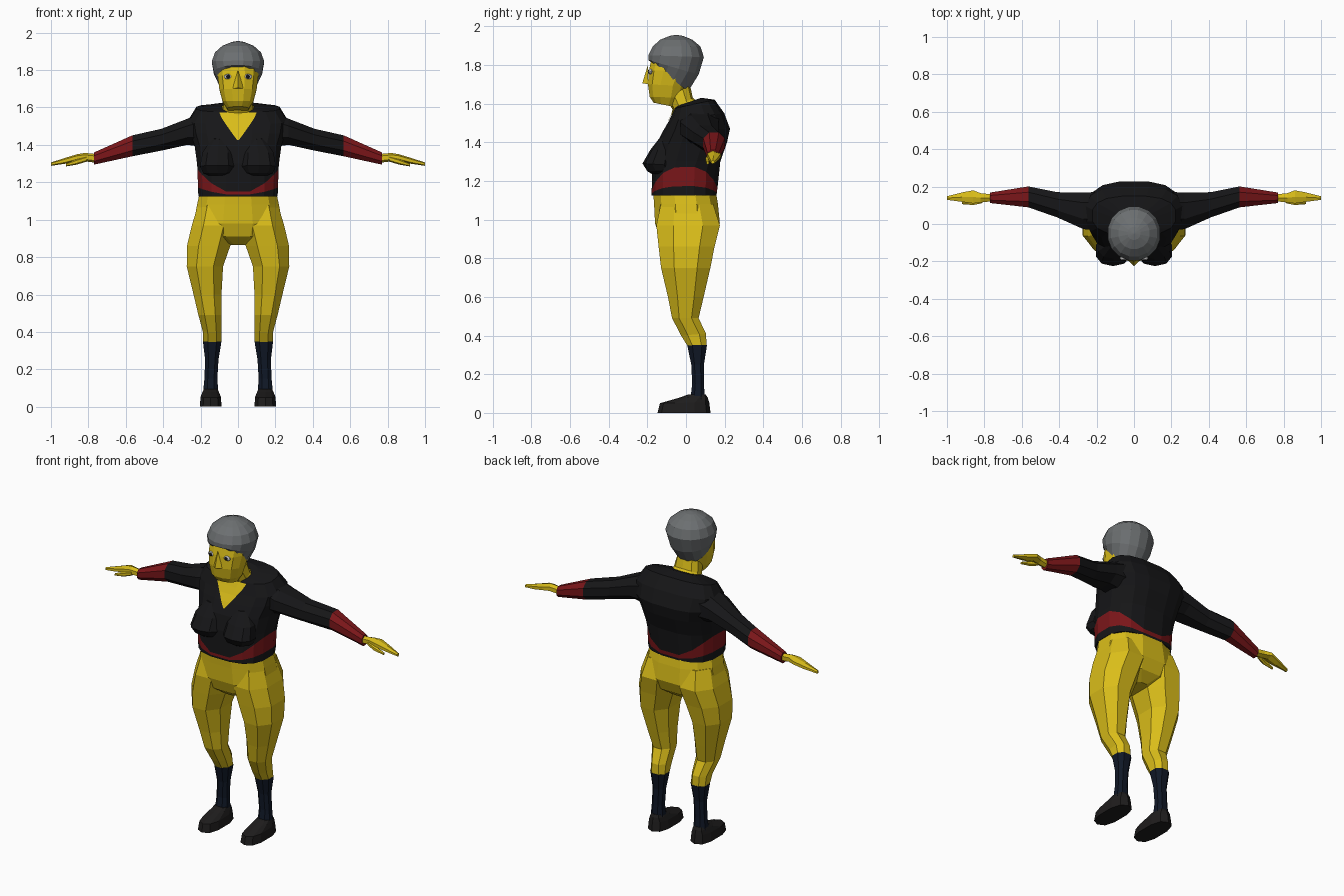
import bpy, bmesh, math
from mathutils import Vector
from mathutils.bvhtree import BVHTree


def material(name, rgb):
    m = bpy.data.materials.new(name)
    m.diffuse_color = (*rgb, 1)
    return m


SKIN = material("yellow", (0.70, 0.51, 0.01))
BLACK = material("black", (0.008, 0.008, 0.009))
RED = material("red", (0.20, 0.008, 0.01))
SOCK = material("navy", (0.005, 0.009, 0.02))
SHOE = material("shoe", (0.013, 0.012, 0.012))
HAIR = material("hair", (0.15, 0.16, 0.165))
WHITE = material("white", (0.6, 0.6, 0.6))


def finish(name, bm, mats, mirror=False):
    bmesh.ops.recalc_face_normals(bm, faces=bm.faces)
    me = bpy.data.meshes.new(name)
    bm.to_mesh(me)
    bm.free()
    for m in mats:
        me.materials.append(m)
    ob = bpy.data.objects.new(name, me)
    bpy.context.collection.objects.link(ob)
    if mirror:
        ob.modifiers.new("mirror", "MIRROR")
    return ob


def skin_rings(name, rings, mats, seg_mat=None, mirror=False):
    # bridge successive point rings and cap both ends
    bm = bmesh.new()
    vs = [[bm.verts.new(p) for p in r] for r in rings]
    n = len(vs[0])
    for i in range(len(vs) - 1):
        for k in range(n):
            j = (k + 1) % n
            f = bm.faces.new((vs[i][k], vs[i][j], vs[i + 1][j], vs[i + 1][k]))
            f.material_index = seg_mat[i] if seg_mat else 0
    for i, r in ((0, vs[0]), (-1, vs[-1])):
        f = bm.faces.new(r)
        f.material_index = seg_mat[i] if seg_mat else 0
    return finish(name, bm, mats, mirror)


def unit(n, p):
    # points of a unit superellipse
    pts = []
    for k in range(n):
        a = 2 * math.pi * (k + 0.5) / n
        c, s = math.cos(a), math.sin(a)
        pts.append((math.copysign(abs(c) ** (2 / p), c), math.copysign(abs(s) ** (2 / p), s)))
    return pts


def upright(name, rows, mats, n=12, p=2.4, **kw):
    # row: z front, z back, centre x, half width, y front, y back, side lift
    rings = []
    for zf, zb, cx, rx, yf, yb, *lift in rows:
        up = lift[0] if lift else 0
        rings.append([(cx + rx * u, (yf + yb) / 2 + (yb - yf) / 2 * v,
                       zf + (zb - zf) * (v + 1) / 2 + up * u * u) for u, v in unit(n, p)])
    return skin_rings(name, rings, mats, **kw)


def sideways(name, rows, mats, n=8, p=2.2, **kw):
    # row: x, y front, y back, z low, z high
    rings = [[(x, (y0 + y1) / 2 + (y1 - y0) / 2 * u, (z0 + z1) / 2 + (z1 - z0) / 2 * v)
              for u, v in unit(n, p)] for x, y0, y1, z0, z1 in rows]
    return skin_rings(name, rings, mats, mirror=True, **kw)


# Top with a red side band
top = upright("top", [
    (1.125, 1.125, 0, .215, -.18, .16),
    (1.132, 1.135, 0, .217, -.18, .162, .04),
    (1.14, 1.15, 0, .22, -.18, .165, .13),
    (1.30, 1.30, 0, .222, -.175, .18),
    (1.39, 1.40, 0, .235, -.155, .215),
    (1.46, 1.47, 0, .258, -.12, .23),
    (1.51, 1.55, 0, .268, -.09, .20),
    (1.575, 1.62, 0, .225, -.06, .15),
    (1.585, 1.63, 0, .11, -.05, .08)],
    [BLACK, RED], n=16, p=2.7, seg_mat=[0, 1, 0, 0, 0, 0, 0, 0])
upright("bust", [
    (1.43, 1.45, .10, .04, -.13, -.06),
    (1.36, 1.36, .108, .085, -.185, -.06),
    (1.29, 1.28, .112, .095, -.225, -.06),
    (1.25, 1.25, .11, .08, -.20, -.06),
    (1.235, 1.235, .108, .05, -.175, -.06)], [BLACK], n=10, mirror=True)

# Skin in the V neckline, laid on the front of the top
bm = bmesh.new()
bm.from_mesh(top.data)
tree = BVHTree.FromBMesh(bm)
bm.free()
bm = bmesh.new()
rows = []
for z, w in ((1.425, .004), (1.46, .03), (1.50, .058), (1.54, .085), (1.572, .10)):
    row = []
    for t in (-1, -.5, 0, .5, 1):
        hit = tree.ray_cast(Vector((w * t, -1, z)), Vector((0, 1, 0)))[0]
        row.append(bm.verts.new((w * t, (hit.y if hit else -.05) - .005, z)))
    rows.append(row)
for a, b in zip(rows, rows[1:]):
    for k in range(4):
        bm.faces.new((a[k], a[k + 1], b[k + 1], b[k]))
finish("neckline", bm, [SKIN])

# Neck and head
upright("neck", [
    (1.54, 1.60, 0, .105, -.075, .07),
    (1.57, 1.63, 0, .085, -.07, .035),
    (1.62, 1.70, 0, .075, -.10, .02)], [SKIN], n=10)
upright("head", [
    (1.605, 1.58, 0, .06, -.17, -.05),
    (1.635, 1.63, 0, .085, -.19, -.02),
    (1.70, 1.69, 0, .102, -.20, .0),
    (1.77, 1.77, 0, .112, -.195, .04),
    (1.84, 1.84, 0, .11, -.18, .06)], [SKIN])
upright("hair", [
    (1.82, 1.66, 0, .105, -.185, .012),
    (1.825, 1.75, 0, .132, -.197, .068),
    (1.85, 1.84, 0, .143, -.197, .095),
    (1.895, 1.895, 0, .125, -.175, .077),
    (1.93, 1.93, 0, .085, -.135, .035),
    (1.95, 1.95, 0, .035, -.085, -.015),
    (1.955, 1.955, 0, .004, -.054, -.046)], [HAIR], n=16, p=2.05)

# Nose
bm = bmesh.new()
v = [bm.verts.new(c) for c in ((0, -.197, 1.80), (-.03, -.195, 1.70), (.03, -.195, 1.70), (0, -.226, 1.705))]
for f in ((0, 1, 3), (0, 3, 2), (1, 2, 3), (0, 2, 1)):
    bm.faces.new([v[i] for i in f])
finish("nose", bm, [SKIN])


# Eyes
def ball(name, centre, size, mat):
    bm = bmesh.new()
    bmesh.ops.create_uvsphere(bm, u_segments=10, v_segments=6, radius=1)
    bmesh.ops.scale(bm, vec=size, verts=bm.verts)
    bmesh.ops.translate(bm, vec=centre, verts=bm.verts)
    finish(name, bm, [mat], True)


ball("eye", (.053, -.183, 1.765), (.024, .012, .014), WHITE)
ball("pupil", (.053, -.191, 1.765), (.011, .007, .011), BLACK)

# Arms: black sleeve, red forearm
sideways("arm", [
    (.18, -.04, .18, 1.38, 1.59),
    (.27, -.035, .175, 1.395, 1.545),
    (.41, .03, .175, 1.365, 1.49),
    (.565, .085, .205, 1.335, 1.455),
    (.77, .11, .17, 1.292, 1.362)], [BLACK, RED], seg_mat=[0, 0, 0, 1])
sideways("hand", [
    (.765, .118, .162, 1.305, 1.352),
    (.82, .112, .168, 1.312, 1.357),
    (.86, .105, .185, 1.315, 1.35),
    (.92, .115, .172, 1.30, 1.332),
    (1.0, .128, .15, 1.288, 1.306)], [SKIN], n=6)
sideways("thumb", [
    (.81, .11, .14, 1.31, 1.34),
    (.86, .10, .125, 1.295, 1.325),
    (.92, .105, .12, 1.285, 1.30)], [SKIN], n=6)

# Hips and legs
upright("hips", [
    (1.14, 1.14, 0, .212, -.174, .16),
    (1.08, 1.08, 0, .225, -.17, .17),
    (.98, .98, 0, .245, -.165, .18),
    (.91, .91, 0, .20, -.14, .15),
    (.865, .865, 0, .06, -.08, .09)], [SKIN])
upright("leg", [
    (1.08, 1.08, .12, .10, -.14, .15),
    (.97, .97, .13, .125, -.165, .187),
    (.86, .86, .157, .124, -.152, .158),
    (.75, .75, .177, .104, -.138, .135),
    (.60, .60, .163, .08, -.10, .098),
    (.49, .49, .15, .066, -.077, .07),
    (.40, .41, .139, .053, -.03, .108),
    (.345, .345, .138, .052, .005, .11)], [SKIN], n=8, p=2.3, mirror=True)

# Socks and shoes
upright("sock", [
    (.35, .35, .138, .053, .003, .112),
    (.25, .25, .14, .038, .025, .095),
    (.15, .15, .145, .037, .03, .095),
    (.07, .07, .146, .044, .02, .10)], [SOCK], n=8, mirror=True)
upright("shoe", [
    (0, 0, .146, .061, -.147, .127),
    (.05, .055, .146, .056, -.135, .12),
    (.08, .08, .146, .045, -.03, .112),
    (.095, .095, .146, .038, .01, .102)], [SHOE], n=10, p=2.6, mirror=True)
